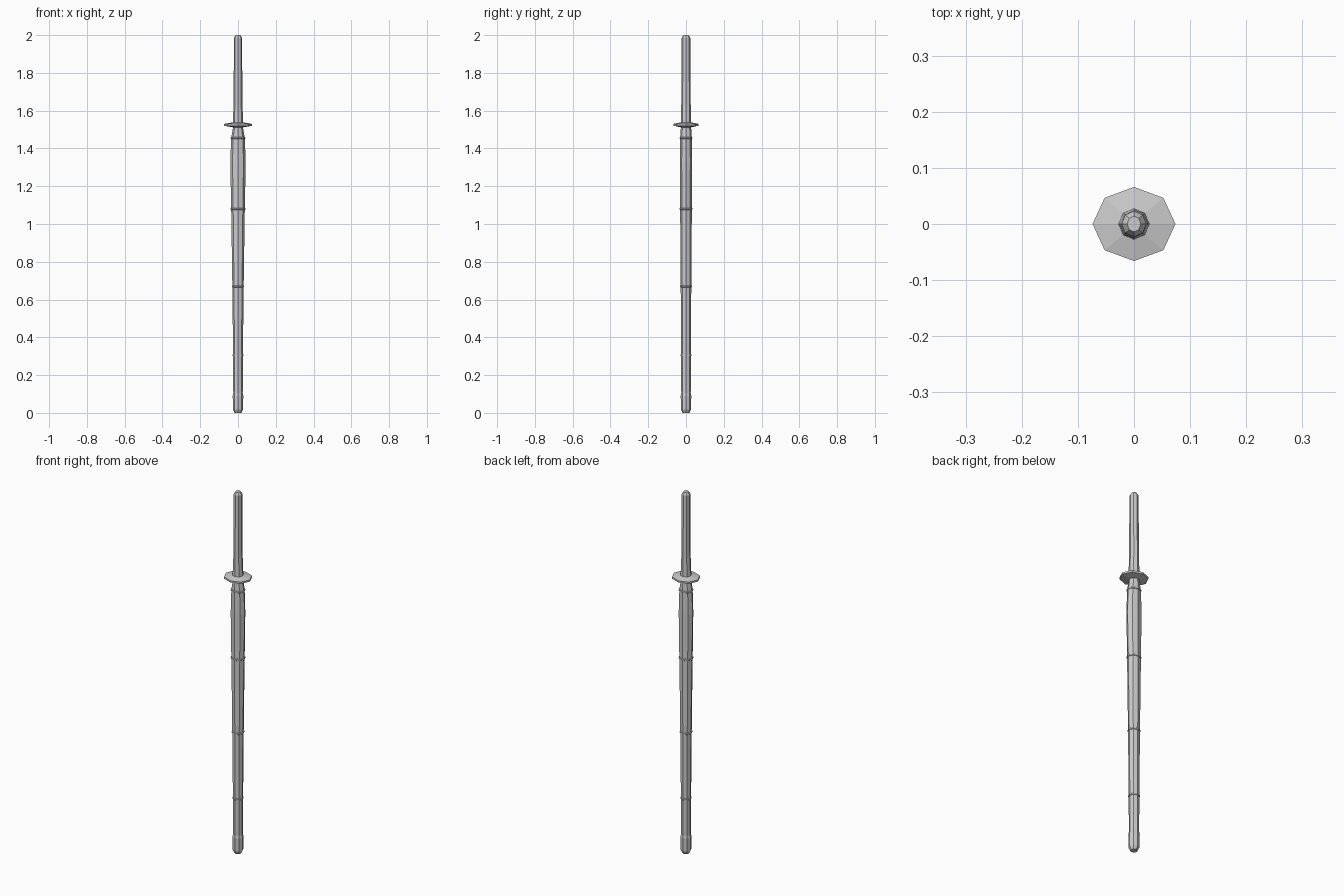
import bpy, bmesh
from math import cos, sin, pi

SIDES = 8


def lathe(name, profile):
    """Octagonal loft through (z, x radius, y radius) rings, capped at both ends."""
    bm = bmesh.new()
    rings = [[bm.verts.new((rx * cos(2 * pi * i / SIDES), ry * sin(2 * pi * i / SIDES), z))
              for i in range(SIDES)] for z, rx, ry in profile]
    for a, b in zip(rings, rings[1:]):
        for i in range(SIDES):
            j = (i + 1) % SIDES
            bm.faces.new((a[i], a[j], b[j], b[i]))
    bm.faces.new(rings[0][::-1])
    bm.faces.new(rings[-1])
    mesh = bpy.data.meshes.new(name)
    bm.to_mesh(mesh)
    bm.free()
    obj = bpy.data.objects.new(name, mesh)
    bpy.context.collection.objects.link(obj)
    return obj


# Long tapered practice blade, pointing down
lathe("blade", [(0.08, 0.025, 0.025), (0.305, 0.026, 0.026), (0.67, 0.030, 0.028),
                (1.08, 0.036, 0.031), (1.33, 0.041, 0.032), (1.455, 0.036, 0.031),
                (1.50, 0.028, 0.028), (1.53, 0.026, 0.026)])

# Sleeve over the blade tip
lathe("tip_cap", [(0.0, 0.018, 0.018), (0.018, 0.027, 0.027),
                  (0.09, 0.028, 0.028), (0.105, 0.025, 0.025)])

# Raised binding bands
for n, (z, rx, ry) in enumerate([(0.305, 0.026, 0.026), (0.67, 0.030, 0.028),
                                 (1.08, 0.036, 0.031), (1.455, 0.036, 0.031)]):
    lathe(f"binding_band_{n + 1}", [(z - 0.005, rx, ry), (z - 0.003, rx + 0.003, ry + 0.003),
                                    (z + 0.003, rx + 0.003, ry + 0.003), (z + 0.005, rx, ry)])

# Thin hand guard with sloping faces
lathe("hand_guard", [(1.512, 0.028, 0.028), (1.520, 0.074, 0.066),
                     (1.530, 0.074, 0.066), (1.538, 0.028, 0.028)])

# Grip with flared base and chamfered end
lathe("grip", [(1.52, 0.028, 0.028), (1.55, 0.027, 0.027), (1.64, 0.023, 0.025),
               (1.985, 0.022, 0.023), (2.0, 0.012, 0.014)])
